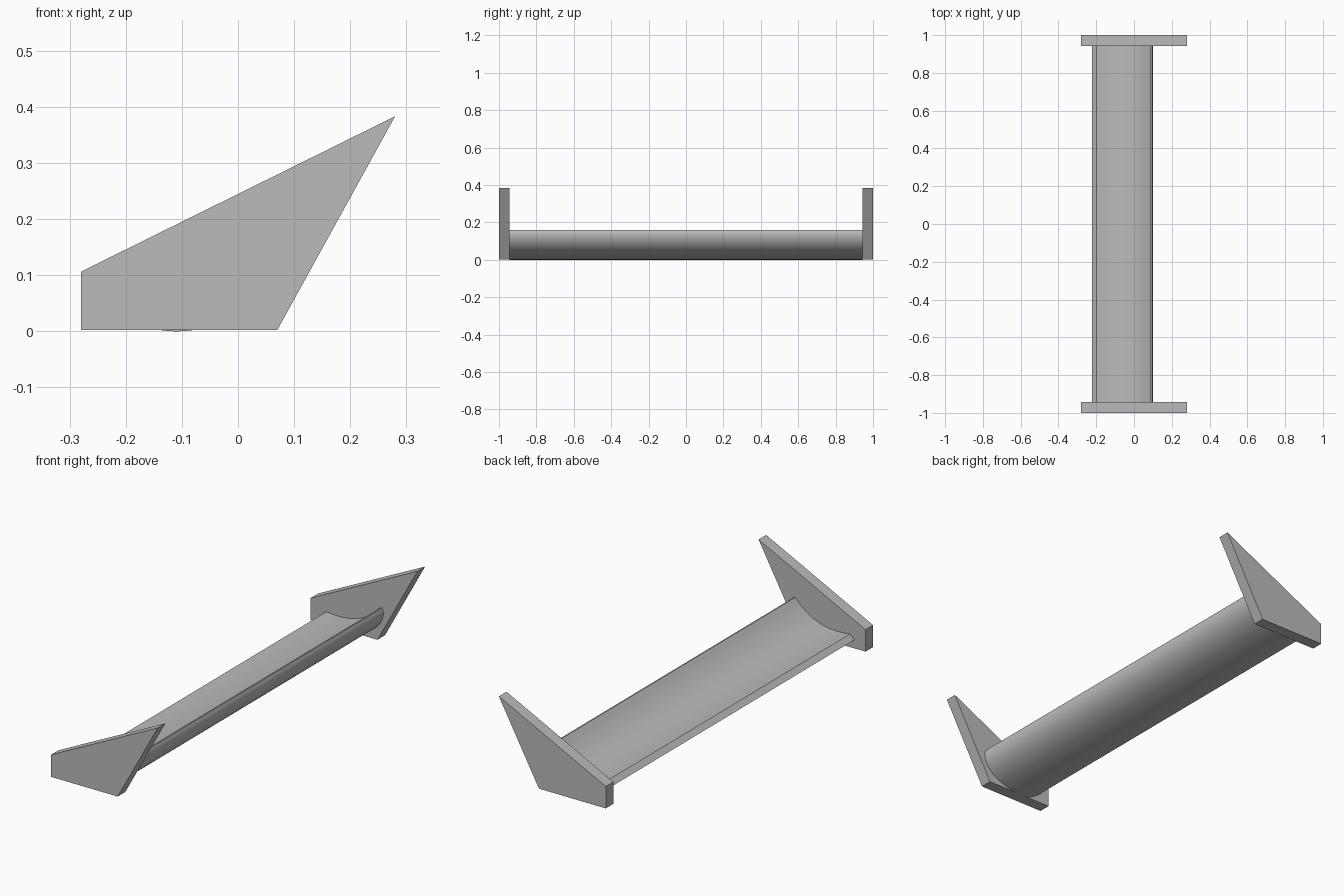
import bpy
import bmesh
import math
from mathutils import Vector

cube = bpy.data.objects.get("Cube")
if cube:
    bpy.data.objects.remove(cube, do_unlink=True)

grey = bpy.data.materials.new("plain grey")
grey.use_nodes = True
grey.diffuse_color = (0.5, 0.5, 0.5, 1)
grey.node_tree.nodes["Principled BSDF"].inputs["Base Color"].default_value = (0.5, 0.5, 0.5, 1)


def smooth_path(points, steps=8):
    """Catmull-Rom curve through 2D points, end points included."""
    p = [Vector(q) for q in points]
    p = [2 * p[0] - p[1]] + p + [2 * p[-1] - p[-2]]
    path = []
    for a, b, c, d in zip(p, p[1:], p[2:], p[3:]):
        for i in range(steps):
            t = i / steps
            path.append(0.5 * (2 * b + (c - a) * t + (2 * a - 5 * b + 4 * c - d) * t ** 2
                               + (3 * b - a - 3 * c + d) * t ** 3))
    return path + [p[-2]]


def extrude_profile(name, profile, y0, y1):
    """Solid made by sweeping an x-z outline from y0 to y1."""
    bm = bmesh.new()
    face = bm.faces.new([bm.verts.new((x, y0, z)) for x, z in profile])
    moved = bmesh.ops.extrude_face_region(bm, geom=[face], use_keep_orig=True)["geom"]
    verts = [v for v in moved if isinstance(v, bmesh.types.BMVert)]
    bmesh.ops.translate(bm, verts=verts, vec=(0, y1 - y0, 0))
    bmesh.ops.recalc_face_normals(bm, faces=bm.faces)
    mesh = bpy.data.meshes.new(name)
    bm.to_mesh(mesh)
    bm.free()
    mesh.materials.append(grey)
    obj = bpy.data.objects.new(name, mesh)
    bpy.context.collection.objects.link(obj)
    return obj


# End plates: swept-back quadrilaterals at both ends
plate = [(-0.28, 0.002), (0.07, 0.002), (0.28, 0.383), (-0.28, 0.106)]
extrude_profile("front_end_plate", plate, -1, -0.943)
extrude_profile("back_end_plate", plate, 0.943, 1)

# Wing: dished upper skin, bellied lower skin, flat bevel on the low edge
upper = smooth_path([(-0.198, 0.063), (-0.13, 0.059), (-0.06, 0.067),
                     (0, 0.09), (0.05, 0.124), (0.088, 0.16)])
lower = smooth_path([(0.094, 0.16), (0.101, 0.135), (0.093, 0.1), (0.072, 0.068),
                     (0.04, 0.042), (0, 0.022), (-0.06, 0.005), (-0.12, 0),
                     (-0.175, 0.012), (-0.222, 0.042)])
wing = extrude_profile("curved_wing", upper + lower, -0.943, 0.943)

bpy.ops.object.select_all(action="DESELECT")
wing.select_set(True)
bpy.context.view_layer.objects.active = wing
bpy.ops.object.shade_smooth_by_angle(angle=math.radians(30))
